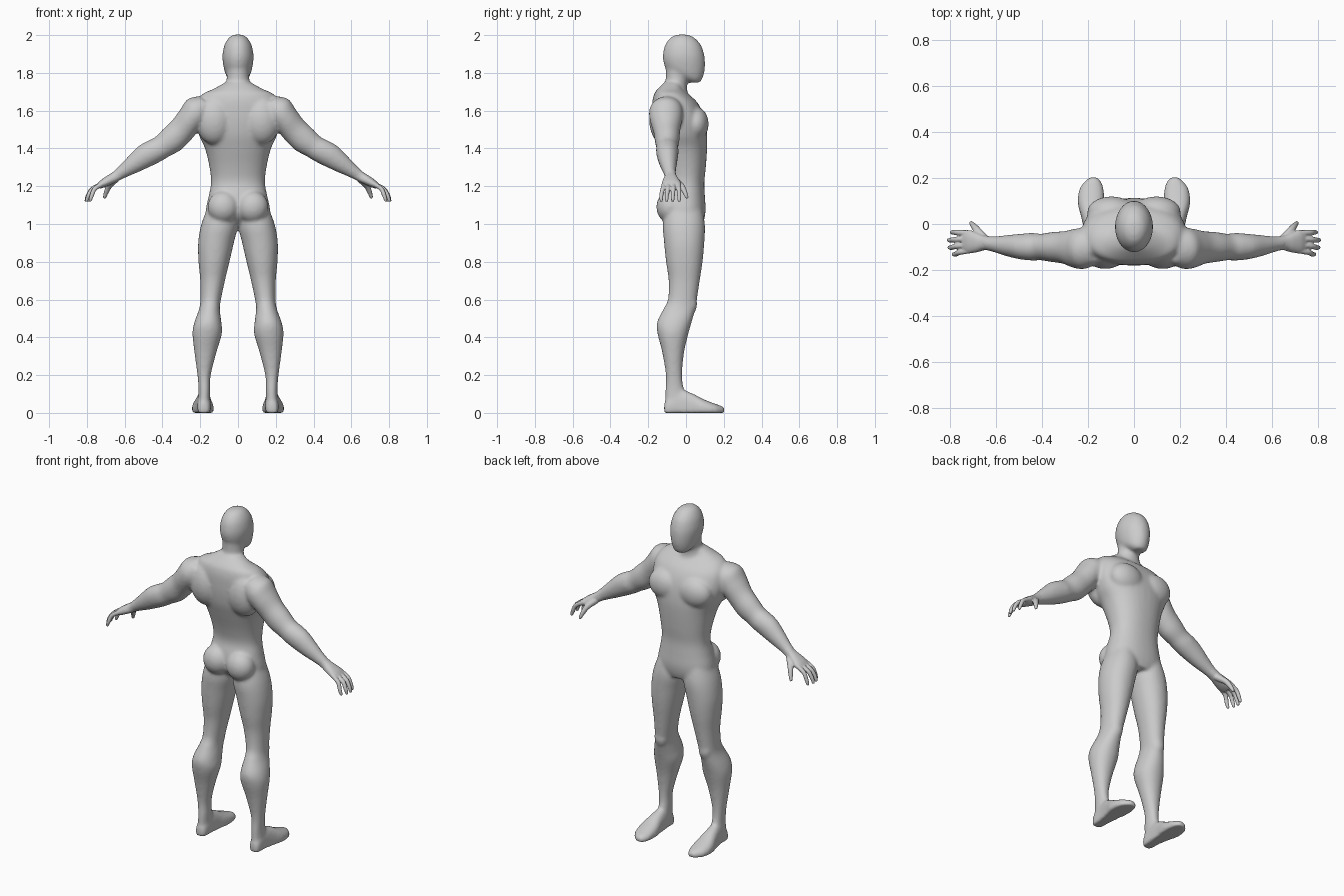
import bpy, bmesh, math
from mathutils import Vector, Matrix

grey = bpy.data.materials.new("plain grey")
grey.diffuse_color = (0.6, 0.6, 0.6, 1)


def dense(rings, steps=5):
    """Catmull-Rom interpolation through rows of numbers."""
    out = []
    n = len(rings)
    for i in range(n - 1):
        a, b, c, d = (rings[max(0, min(n - 1, i + k))] for k in (-1, 0, 1, 2))
        for s in range(steps):
            t = s / steps
            out.append([0.5 * (2 * q + (r - p) * t + (2 * p - 5 * q + 4 * r - w) * t * t
                               + (3 * q - p - 3 * r + w) * t ** 3)
                        for p, q, r, w in zip(a, b, c, d)])
    out.append(list(rings[-1]))
    return out


def loft(bm, rings, place, power=2.0, sides=(1,), seg=32):
    """Closed skin through rings; place(ring, c, s) gives a point of a ring."""
    for side in sides:
        rows = []
        for ring in dense(rings):
            row = []
            for k in range(seg):
                a = 2 * math.pi * (k + 0.5) / seg
                c, s = (math.copysign(abs(f(a)) ** (2 / power), f(a)) for f in (math.cos, math.sin))
                p = place(ring, c, s)
                row.append(bm.verts.new((p[0] * side, p[1], p[2])))
            rows.append(row)
        for r0, r1 in zip(rows, rows[1:]):
            for k in range(seg):
                j = (k + 1) % seg
                bm.faces.new((r0[k], r0[j], r1[j], r1[k]))
        bm.faces.new(rows[0][::-1])
        bm.faces.new(rows[-1])


def mid(a, b, t):
    return (a + b) / 2 + (b - a) / 2 * t


def upright(r, c, s):      # ring: z, x0, x1, y0, y1
    return mid(r[1], r[2], c), mid(r[3], r[4], s), r[0]


def centred(r, c, s):      # ring: z, half width, y0, y1
    return r[1] * c, mid(r[2], r[3], s), r[0]


def foot_ring(r, c, s):    # ring: y, x0, x1, top z; the sole is cut flat
    return mid(r[1], r[2], c), r[0], max(0.0, r[3] * (0.3 + 0.7 * s))


def arm_ring(r, c, s):     # ring: x, z, y, thickness, half depth
    return r[0] + 0.62 * r[3] * c, r[2] + r[4] * s, r[1] + 0.78 * r[3] * c


def ball(bm, centre, radii, sides=(1, -1)):
    for side in sides:
        m = Matrix.Translation((centre[0] * side, centre[1], centre[2])) @ Matrix.Diagonal((*radii, 1))
        bmesh.ops.create_uvsphere(bm, u_segments=32, v_segments=20, radius=1, matrix=m)


def finger(bm, points, radii, sides=(1, -1)):
    rows = [(*p, r) for p, r in zip(points, radii)]
    for side in sides:
        for x, y, z, r in dense(rows, 8):
            ball_m = Matrix.Translation((x * side, y, z)) @ Matrix.Scale(r, 4)
            bmesh.ops.create_icosphere(bm, subdivisions=2, radius=1, matrix=ball_m)


def finish(bm, name, voxel, repeats):
    """Fuse the overlapping parts into one smooth skin."""
    bmesh.ops.recalc_face_normals(bm, faces=bm.faces)
    me = bpy.data.meshes.new(name)
    bm.to_mesh(me)
    bm.free()
    me.materials.append(grey)
    ob = bpy.data.objects.new(name, me)
    bpy.context.collection.objects.link(ob)
    rm = ob.modifiers.new("fuse", 'REMESH')
    rm.mode = 'VOXEL'
    rm.voxel_size = voxel
    rm.use_smooth_shade = True
    sm = ob.modifiers.new("soften", 'SMOOTH')
    sm.factor = 0.5
    sm.iterations = repeats
    return ob


BOTH = (1, -1)
body = bmesh.new()

# head
loft(body, [(2.003, .02, -.045, .005), (1.988, .047, -.08, .042), (1.95, .071, -.11, .078),
            (1.9, .082, -.122, .096), (1.86, .081, -.12, .101), (1.82, .074, -.106, .1),
            (1.79, .065, -.075, .094), (1.765, .05, -.02, .085), (1.748, .03, .02, .072)], centred)
# neck
loft(body, [(1.86, .06, -.11, .03), (1.78, .06, -.107, .017), (1.74, .064, -.112, .006),
            (1.7, .09, -.14, .008), (1.66, .12, -.16, .03)], centred)
# torso
loft(body, [(1.75, .068, -.115, -.02), (1.715, .13, -.15, -.015), (1.69, .185, -.168, .01),
            (1.65, .215, -.178, .055), (1.6, .225, -.18, .085), (1.54, .225, -.178, .103),
            (1.47, .207, -.168, .112), (1.4, .175, -.147, .112), (1.3, .151, -.115, .105),
            (1.22, .143, -.1, .097), (1.15, .155, -.115, .1), (1.08, .17, -.12, .104),
            (1.03, .165, -.1, .098), (.99, .1, -.05, .085)], centred, 2.25)
# chest, shoulder blades, buttocks
ball(body, (.098, .052, 1.53), (.105, .068, .09))
ball(body, (.125, -.115, 1.55), (.1, .08, .13))
ball(body, (.078, -.085, 1.09), (.083, .072, .085))
# legs
loft(body, [(1.1, .03, .155, -.1, .08), (1.0, .002, .194, -.122, .1), (.9, .022, .211, -.116, .097),
            (.8, .045, .209, -.106, .088), (.7, .069, .2, -.092, .073), (.6, .09, .199, -.096, .058),
            (.55, .096, .206, -.12, .05), (.48, .088, .231, -.153, .03), (.42, .085, .241, -.151, .013),
            (.32, .114, .231, -.126, -.01), (.2, .144, .215, -.107, -.02), (.12, .147, .209, -.11, -.008),
            (.04, .147, .214, -.112, .03)], upright, 2.1, BOTH)
# kneecaps
ball(body, (.148, .025, .575), (.04, .034, .055))
# feet
loft(body, [(-.116, .165, .2, .05), (-.095, .147, .213, .08), (-.03, .143, .217, .12),
            (.03, .138, .229, .105), (.09, .128, .244, .074), (.15, .131, .238, .05),
            (.185, .143, .215, .038), (.204, .16, .192, .028)], foot_ring, 2.4, BOTH)
# arms
loft(body, [(.165, 1.635, -.1, .055, .07), (.215, 1.598, -.106, .082, .089), (.257, 1.55, -.106, .076, .085),
            (.302, 1.493, -.102, .073, .071), (.35, 1.447, -.1, .073, .066), (.4, 1.41, -.1, .064, .058),
            (.44, 1.388, -.099, .066, .06), (.49, 1.36, -.098, .064, .056), (.55, 1.318, -.094, .051, .046),
            (.605, 1.28, -.088, .037, .035), (.65, 1.25, -.082, .028, .03)], arm_ring, 2.0, BOTH)
finish(body, "body", 0.008, 14)

# hands: palm, four curled fingers and thumb
hands = bmesh.new()
loft(hands, [(.6, 1.283, -.088, .033, .032), (.645, 1.253, -.082, .028, .031), (.68, 1.233, -.08, .026, .042),
             (.715, 1.213, -.077, .022, .05), (.74, 1.198, -.077, .014, .045)], arm_ring, 2.3, BOTH)
for y0, y1, reach in ((-.115, -.131, -.018), (-.09, -.102, 0), (-.064, -.07, .003), (-.039, -.036, -.01)):
    finger(hands, [(.71, y0, 1.217), (.768 + reach * .6, (y0 + y1) / 2, 1.187),
                   (.792 + reach, y1, 1.15), (.801 + reach, y1, 1.125)], (.013, .0125, .0115, .009))
finger(hands, [(.65, -.065, 1.237), (.68, -.028, 1.205), (.696, -.008, 1.172), (.706, .004, 1.143)],
       (.021, .017, .0135, .0095))
finish(hands, "hands", 0.004, 4)
